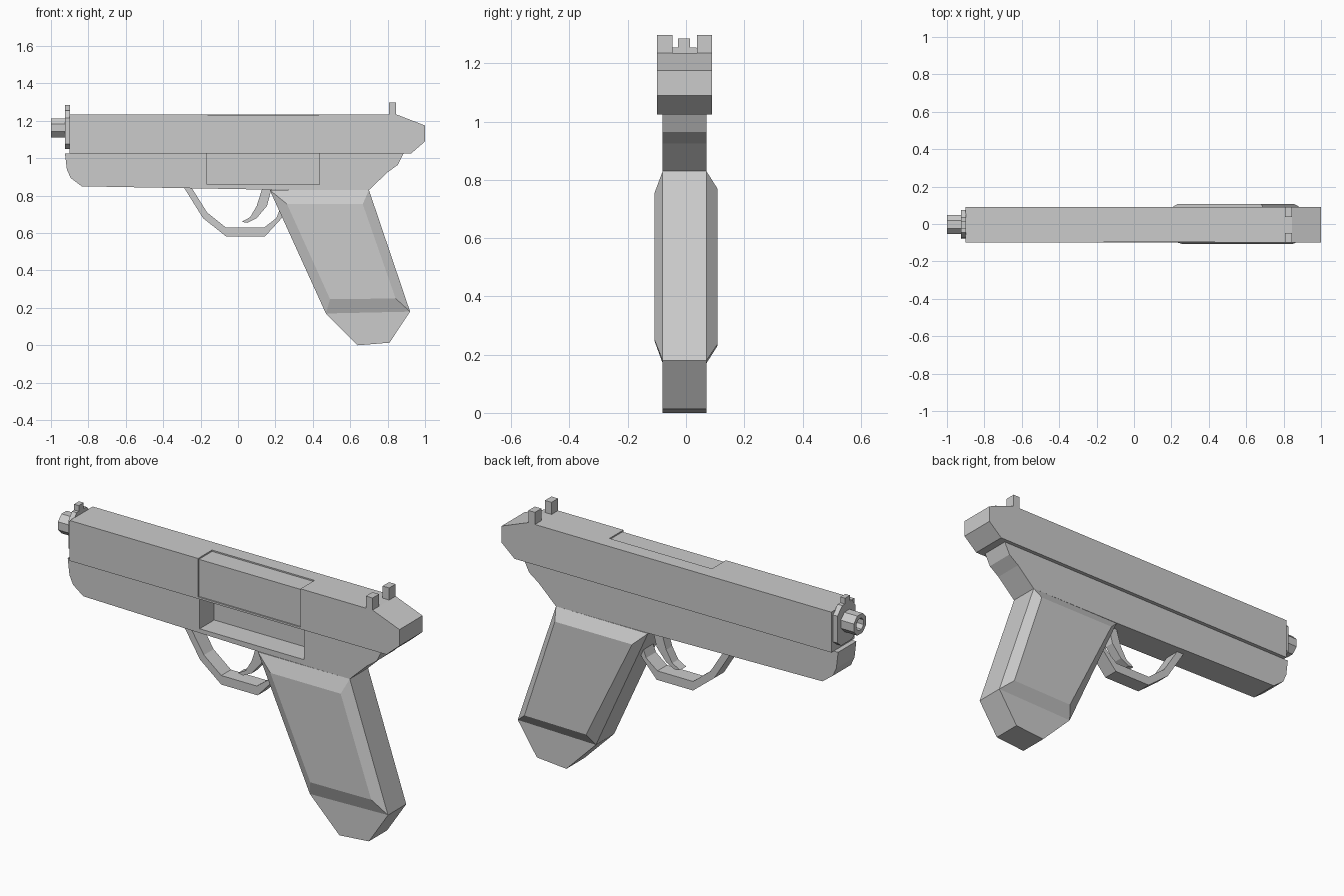
import bpy, bmesh, math

if "Cube" in bpy.data.objects:
    bpy.data.objects.remove(bpy.data.objects["Cube"])


def loft(name, rings, axis="y"):
    """Skin equal-length outlines; each ring is (depth, [(u, v), ...])."""
    bm = bmesh.new()
    loops = []
    for d, pts in rings:
        loops.append([bm.verts.new((u, d, v) if axis == "y" else (d, u, v)) for u, v in pts])
    n = len(loops[0])
    for a, b in zip(loops, loops[1:]):
        for i in range(n):
            j = (i + 1) % n
            bm.faces.new((a[i], a[j], b[j], b[i]))
    bm.faces.new(loops[0])
    bm.faces.new(loops[-1])
    bmesh.ops.recalc_face_normals(bm, faces=bm.faces)
    me = bpy.data.meshes.new(name)
    bm.to_mesh(me)
    bm.free()
    ob = bpy.data.objects.new(name, me)
    bpy.context.collection.objects.link(ob)
    return ob


def extrude(name, pts, d0, d1, axis="y"):
    return loft(name, [(d0, pts), (d1, pts)], axis)


def box(name, x0, x1, y0, y1, z0, z1):
    return extrude(name, [(x0, z0), (x1, z0), (x1, z1), (x0, z1)], y0, y1)


def cut(target, cutter):
    """Apply a boolean difference and discard the cutter."""
    cutter.hide_render = True
    mod = target.modifiers.new("cut", "BOOLEAN")
    mod.operation = "DIFFERENCE"
    mod.solver = "EXACT"
    mod.object = cutter
    bpy.context.view_layer.update()
    dg = bpy.context.evaluated_depsgraph_get()
    me = bpy.data.meshes.new_from_object(target.evaluated_get(dg))
    target.modifiers.clear()
    target.data = me
    bpy.data.objects.remove(cutter)


# Slide with a shallow inset panel on the -y side and top
slide = extrude("slide", [(-0.90, 1.025), (0.925, 1.025), (1.0, 1.09), (1.0, 1.175),
                          (0.845, 1.235), (-0.90, 1.235)], -0.10, 0.09)
cut(slide, box("panel_cutter_side", -0.16, 0.43, -0.2, -0.093, 1.035, 1.3))
cut(slide, box("panel_cutter_top", -0.16, 0.43, -0.2, 0.015, 1.228, 1.3))

# Frame with the deep side pocket
frame = extrude("frame", [(-0.925, 1.025), (-0.915, 0.94), (-0.895, 0.895), (-0.835, 0.85),
                          (0.17, 0.832), (0.70, 0.83), (0.80, 0.925), (0.855, 0.965),
                          (0.885, 1.025)], -0.08, 0.07)
cut(frame, box("pocket_cutter", -0.165, 0.435, -0.2, 0.04, 0.86, 1.1))

# Grip with bevelled raised sides, and its tapered heel
grip_outline = [(0.17, 0.83), (0.70, 0.83), (0.92, 0.18), (0.47, 0.17)]
loft("grip", [
    (-0.108, [(0.262, 0.755), (0.667, 0.755), (0.843, 0.25), (0.492, 0.247)]),
    (-0.08, grip_outline),
    (0.07, grip_outline),
    (0.108, [(0.235, 0.77), (0.68, 0.77), (0.855, 0.235), (0.50, 0.23)]),
])
extrude("grip_heel", [(0.47, 0.17), (0.64, 0.0), (0.81, 0.014), (0.92, 0.18)], -0.08, 0.07)

# Trigger guard and trigger
extrude("trigger_guard", [(-0.29, 0.845), (-0.187, 0.68), (-0.065, 0.583), (0.145, 0.583),
                          (0.225, 0.67), (0.26, 0.72), (0.225, 0.73), (0.205, 0.68),
                          (0.14, 0.63), (-0.065, 0.63), (-0.165, 0.71), (-0.25, 0.845)],
        -0.045, 0.035)
extrude("trigger", [(0.13, 0.84), (0.10, 0.745), (0.065, 0.685), (0.02, 0.66), (0.05, 0.655),
                    (0.10, 0.68), (0.155, 0.745), (0.18, 0.84)], -0.03, 0.02)

# Front plate and front sight
extrude("front_plate", [(-0.075, 1.075), (-0.045, 1.05), (0.045, 1.05), (0.075, 1.075),
                        (0.075, 1.215), (0.035, 1.255), (-0.045, 1.255), (-0.075, 1.215)],
        -0.925, -0.898, "x")
box("front_sight", -0.925, -0.898, -0.027, 0.013, 1.25, 1.285)


# Octagonal barrel with a bored muzzle
def octagon(r):
    return [(-0.003 + r * math.cos(math.pi * (2 * i + 1) / 8),
             1.163 + r * math.sin(math.pi * (2 * i + 1) / 8)) for i in range(8)]


loft("barrel", [(-0.91, octagon(0.055)), (-1.0, octagon(0.055)),
                (-1.0, octagon(0.032)), (-0.93, octagon(0.032))], "x")

# Rear sight posts
for label, y0, y1 in (("right", -0.10, -0.047), ("left", 0.037, 0.09)):
    box("rear_sight_" + label, 0.807, 0.845, y0, y1, 1.23, 1.298)
